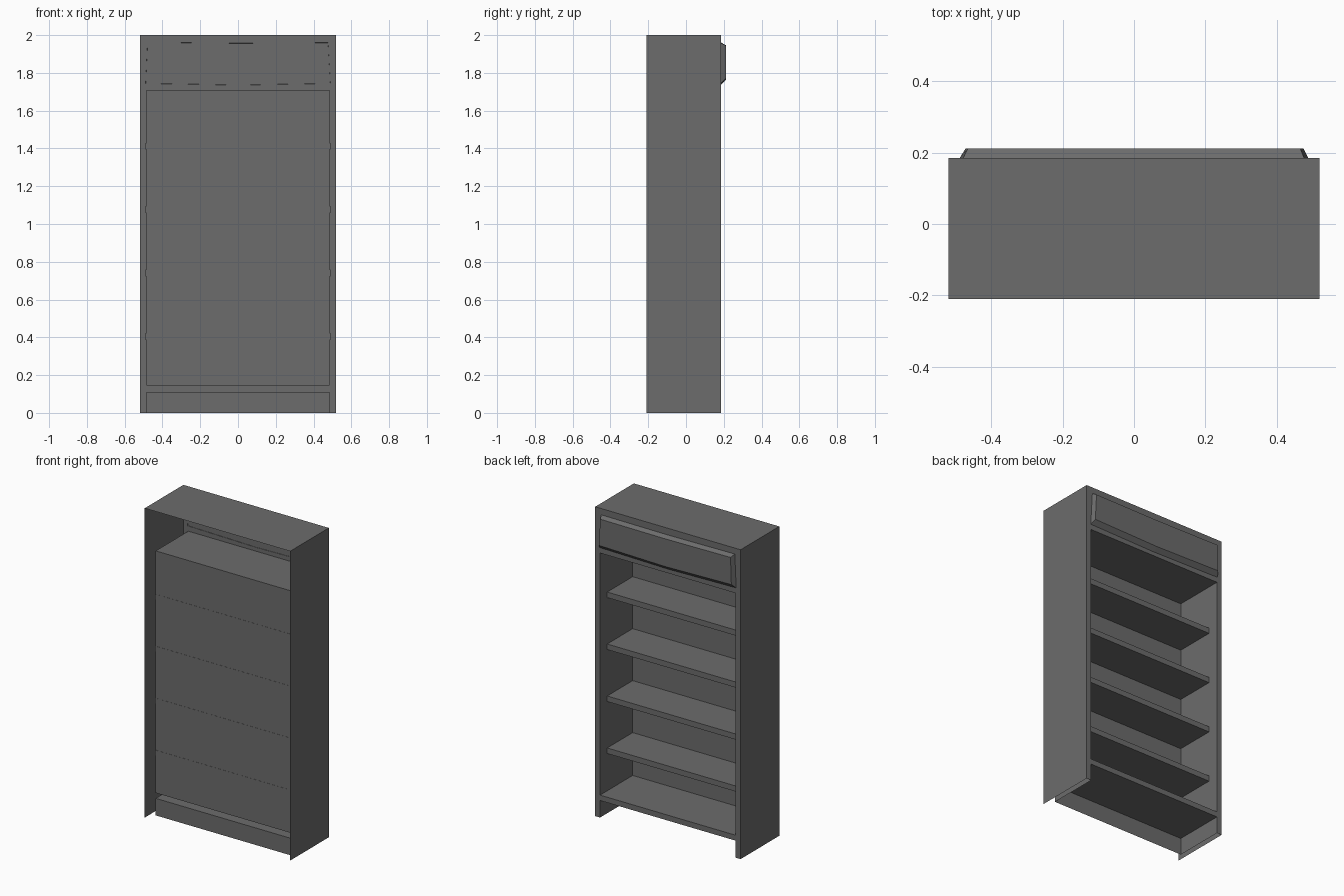
import bpy
import bmesh
from mathutils import Vector

if "Cube" in bpy.data.objects:
    bpy.data.objects.remove(bpy.data.objects["Cube"], do_unlink=True)

# Single flat grey
grey = bpy.data.materials.new("charcoal_grey")
grey.use_nodes = True
COLOR = (0.15, 0.15, 0.15, 1)
grey.diffuse_color = COLOR
grey.node_tree.nodes["Principled BSDF"].inputs["Base Color"].default_value = COLOR

HALF_W, HEIGHT = 0.52, 2.0
REAR, FACE = -0.21, 0.185
INNER_W, PANEL_Y = 0.485, -0.148
KICK_TOP, NICHE_BOTTOM, NICHE_TOP = 0.11, 0.145, 1.71


def finish(name, bm):
    mesh = bpy.data.meshes.new(name)
    bm.to_mesh(mesh)
    bm.free()
    mesh.materials.append(grey)
    obj = bpy.data.objects.new(name, mesh)
    bpy.context.collection.objects.link(obj)
    return obj


def box(name, lo, hi, open_sides=(), inward=False):
    """Box between two corners; faces pointing along open_sides are left out."""
    bm = bmesh.new()
    bmesh.ops.create_cube(bm, size=1)
    lo, hi = Vector(lo), Vector(hi)
    for v in bm.verts:
        v.co = (lo + hi) / 2 + v.co * (hi - lo)
    bm.normal_update()
    gone = [f for f in bm.faces
            if any(f.normal.dot(Vector(s)) > 0.9 for s in open_sides)]
    bmesh.ops.delete(bm, geom=gone, context='FACES')
    if inward:
        bmesh.ops.reverse_faces(bm, faces=bm.faces[:])
    return finish(name, bm)


def face_strip(name, x0, x1, z0, z1):
    """Flat strip of the face frame, facing +y."""
    bm = bmesh.new()
    corners = ((x1, z0), (x0, z0), (x0, z1), (x1, z1))
    bm.faces.new([bm.verts.new((x, FACE, z)) for x, z in corners])
    return finish(name, bm)


OPEN, BACK, DOWN = (0, 1, 0), (0, -1, 0), (0, 0, -1)

# Outer carcass: sides and top only
box("carcass", (-HALF_W, REAR, 0), (HALF_W, FACE, HEIGHT), (OPEN, BACK, DOWN))

# Inner liners: shelf niche and toe-kick recess
box("shelf_niche", (-INNER_W, PANEL_Y, NICHE_BOTTOM), (INNER_W, FACE, NICHE_TOP),
    (OPEN,), inward=True)
box("toe_kick", (-INNER_W, PANEL_Y, 0), (INNER_W, FACE, KICK_TOP),
    (OPEN, DOWN), inward=True)

# Face frame around the openings
face_strip("left_stile", INNER_W, HALF_W, 0, NICHE_TOP)
face_strip("right_stile", -HALF_W, -INNER_W, 0, NICHE_TOP)
face_strip("bottom_rail", -INNER_W, INNER_W, KICK_TOP, NICHE_BOTTOM)
face_strip("header_panel", -HALF_W, HALF_W, NICHE_TOP, HEIGHT)

# Four evenly spaced shelves, set back from the opening
for i in range(4):
    top = 0.422 + i * 0.336
    box(f"shelf_{i + 1}", (-0.489, PANEL_Y - 0.001, top - 0.036), (0.489, 0.112, top))

# Bevelled header board with a slightly bowed lower edge
bm = bmesh.new()
base = ((0.489, 1.744), (0, 1.735), (-0.489, 1.744),
        (-0.479, 1.962), (0, 1.957), (0.477, 1.96))
front = ((0.475, 1.772), (0, 1.762), (-0.472, 1.772),
         (-0.466, 1.946), (0, 1.941), (0.466, 1.944))
rings = [[bm.verts.new((x, y, z)) for x, z in pts]
         for pts, y in ((base, FACE - 0.001), (front, 0.211))]
for i in range(6):
    j = (i + 1) % 6
    bm.faces.new((rings[0][i], rings[0][j], rings[1][j], rings[1][i]))
bm.faces.new(rings[1])
bmesh.ops.recalc_face_normals(bm, faces=bm.faces[:])
if max(bm.faces, key=lambda f: f.calc_area()).normal.y < 0:
    bmesh.ops.reverse_faces(bm, faces=bm.faces[:])
finish("header_board", bm)
